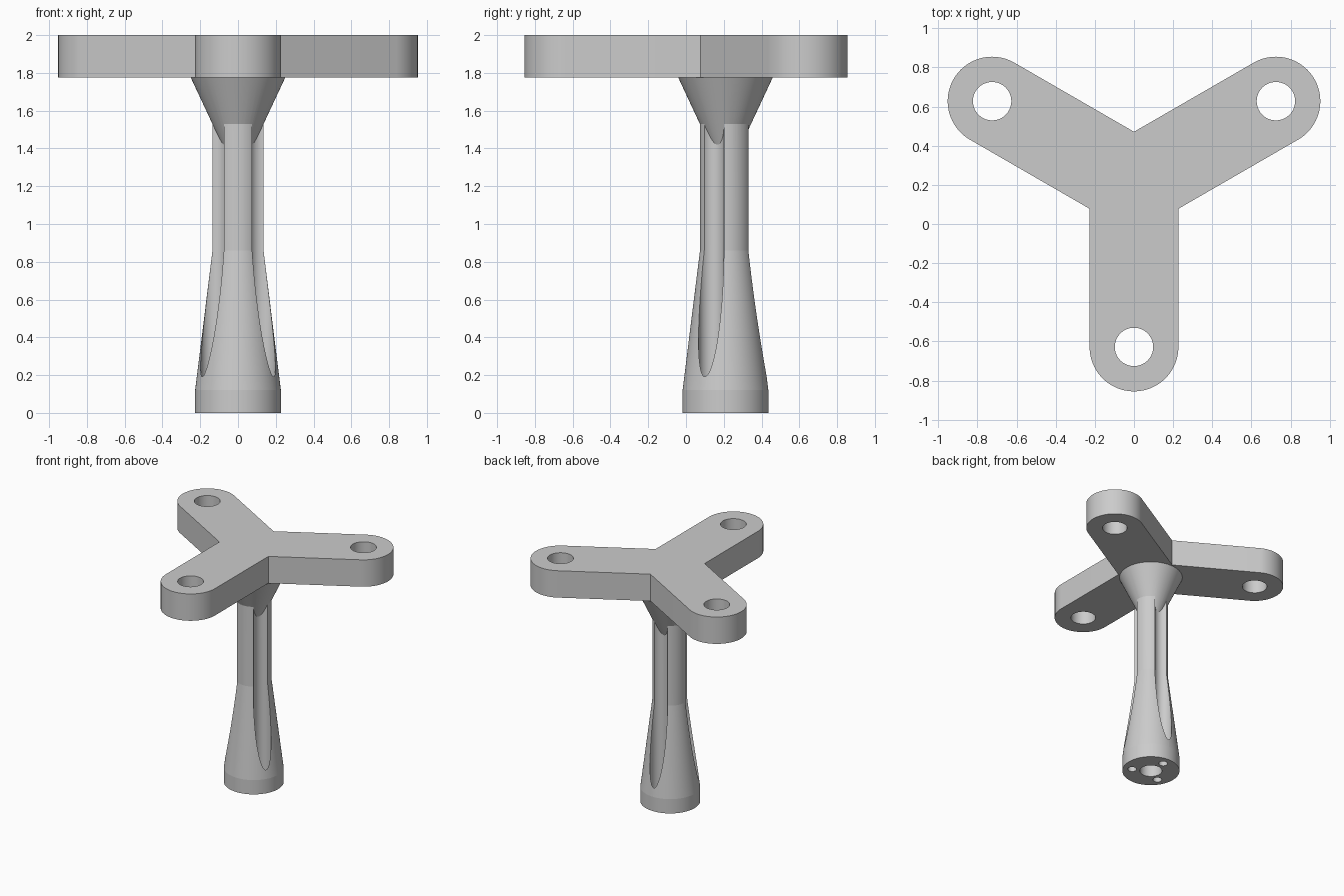
import bpy
import bmesh
from math import radians, sin, cos, pi, sqrt

if "Cube" in bpy.data.objects:
    bpy.data.objects.remove(bpy.data.objects["Cube"], do_unlink=True)

CY = 0.209                    # y of the post axis
ARM_R, ARM_LEN = 0.227, 0.837 # arm half width, axis to hole
PLATE_Z, TOP_Z = 1.775, 2.0
SEG = 96

grey = bpy.data.materials.new("light_grey")
grey.use_nodes = True
colour = (0.6, 0.6, 0.6, 1)
grey.diffuse_color = colour
grey.node_tree.nodes["Principled BSDF"].inputs["Base Color"].default_value = colour


def make_object(name, bm):
    bmesh.ops.recalc_face_normals(bm, faces=bm.faces[:])
    mesh = bpy.data.meshes.new(name)
    bm.to_mesh(mesh)
    bm.free()
    mesh.materials.append(grey)
    ob = bpy.data.objects.new(name, mesh)
    bpy.context.collection.objects.link(ob)
    return ob


def turned(name, profile, x=0, y=CY):
    """Solid of revolution from (radius, height) pairs, capped at both ends."""
    bm = bmesh.new()
    rings = [[bm.verts.new((x + r * cos(2 * pi * i / SEG), y + r * sin(2 * pi * i / SEG), z))
              for i in range(SEG)] for r, z in profile]
    for low, high in zip(rings, rings[1:]):
        for i in range(SEG):
            j = (i + 1) % SEG
            bm.faces.new((low[i], low[j], high[j], high[i]))
    bm.faces.new(rings[0])
    bm.faces.new(rings[-1])
    return make_object(name, bm)


def combine(ob, tool, operation):
    tool.hide_render = True
    mod = ob.modifiers.new("join", 'BOOLEAN')
    mod.object, mod.operation, mod.solver = tool, operation, 'EXACT'
    bpy.context.view_layer.objects.active = ob
    bpy.ops.object.modifier_apply(modifier=mod.name)
    bpy.data.objects.remove(tool, do_unlink=True)


def polar(dist, angle):
    return dist * cos(angle), CY + dist * sin(angle)


def finish(ob):
    bpy.ops.object.select_all(action='DESELECT')
    ob.select_set(True)
    bpy.context.view_layer.objects.active = ob
    bpy.ops.object.shade_smooth_by_angle(angle=radians(6))


arm_angles = [radians(a) for a in (30, 150, 270)]

# Three-armed plate: round arm ends joined by inner corners
bm = bmesh.new()
outline = []
for a in arm_angles:
    hx, hy = polar(ARM_LEN, a)
    for i in range(SEG // 2 + 1):
        t = a - pi / 2 + 2 * pi * i / SEG
        outline.append((hx + ARM_R * cos(t), hy + ARM_R * sin(t)))
    outline.append(polar(2 * ARM_R / sqrt(3), a + pi / 3))
face = bm.faces.new([bm.verts.new((x, y, PLATE_Z)) for x, y in outline])
top = bmesh.ops.extrude_face_region(bm, geom=[face], use_keep_orig=True)
bmesh.ops.translate(bm, vec=(0, 0, TOP_Z - PLATE_Z),
                    verts=[v for v in top["geom"] if isinstance(v, bmesh.types.BMVert)])
plate = make_object("three_arm_plate", bm)
for a in arm_angles:
    x, y = polar(ARM_LEN, a)
    combine(plate, turned("hole_cutter", [(0.098, 1.7), (0.098, 2.1)], x, y), 'DIFFERENCE')
finish(plate)

# Post with a flared foot
post = turned("fluted_post", [(0.227, 0), (0.227, 0.12), (0.135, 0.86), (0.135, 1.65)])

# Flutes between the arms, each with a screw hole through the foot
for a in arm_angles:
    x, y = polar(0.151, a + pi / 3)
    combine(post, turned("flute_cutter", [(0.067, 0.13), (0.067, 1.8)], x, y), 'DIFFERENCE')
    combine(post, turned("screw_cutter", [(0.035, -0.1), (0.035, 0.2)], x, y), 'DIFFERENCE')

# Centre socket under the foot
combine(post, turned("socket_cutter", [(0.088, -0.1), (0.088, 0.11)]), 'DIFFERENCE')

# Flared neck under the plate
combine(post, turned("neck", [(0.065, 1.379), (0.25, PLATE_Z)]), 'UNION')
finish(post)
